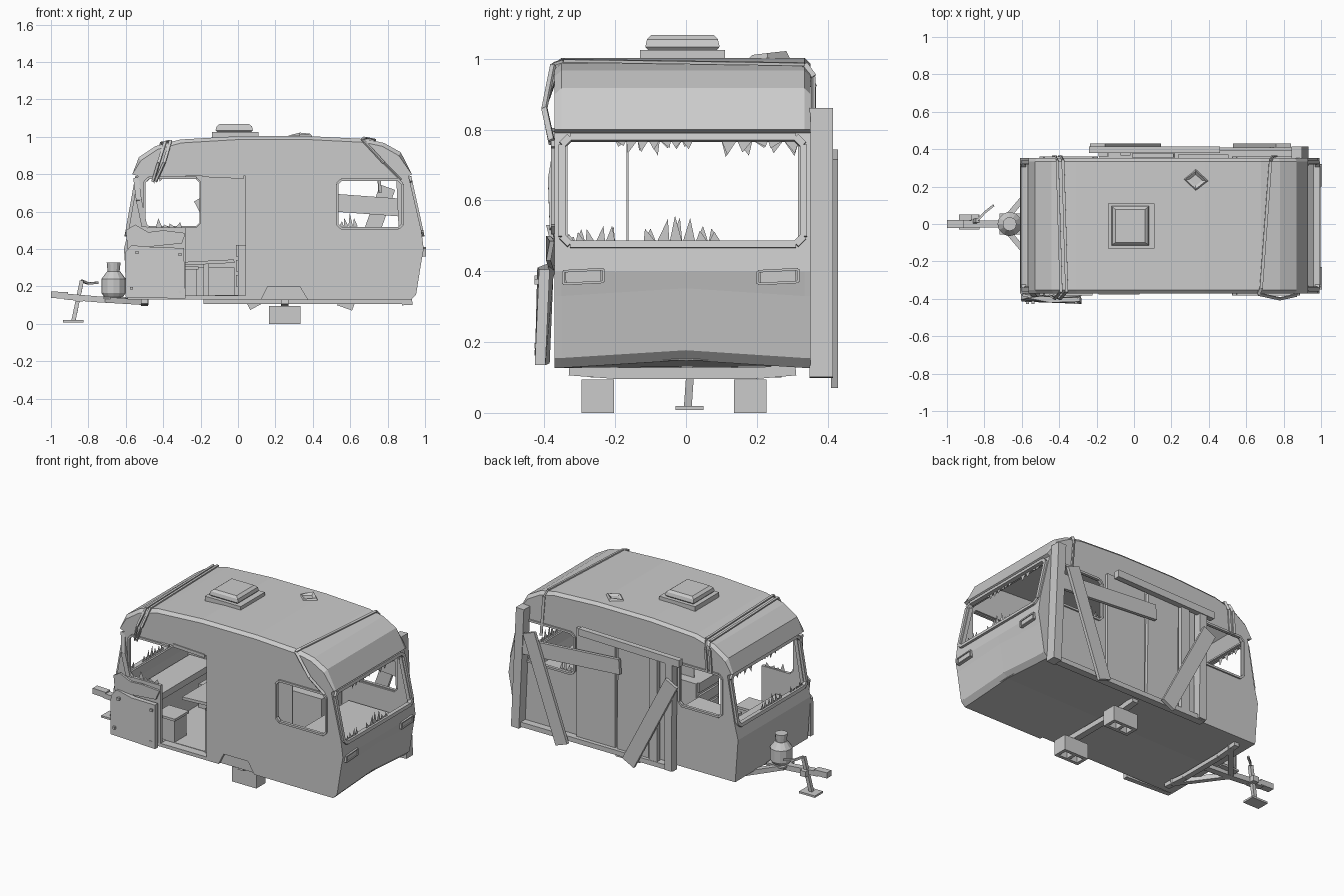
import bpy, bmesh, random
from mathutils import Vector, Matrix

random.seed(4)
if "Cube" in bpy.data.objects:
    bpy.data.objects.remove(bpy.data.objects["Cube"])

grey = bpy.data.materials.new("weathered_grey")
grey.use_nodes = True
COLOUR = (0.6, 0.6, 0.6, 1)
grey.diffuse_color = COLOUR
grey.node_tree.nodes["Principled BSDF"].inputs["Base Color"].default_value = COLOUR


def finish(name, bm):
    bmesh.ops.recalc_face_normals(bm, faces=bm.faces)
    me = bpy.data.meshes.new(name)
    bm.to_mesh(me)
    bm.free()
    me.materials.append(grey)
    ob = bpy.data.objects.new(name, me)
    bpy.context.scene.collection.objects.link(ob)
    return ob


def add_bar(bm, p, q, w, t, n):
    """Beam from p to q, t thick along n and w wide across it."""
    p, q = Vector(p), Vector(q)
    d = q - p
    side = d.cross(Vector(n)).normalized()
    up = side.cross(d).normalized()
    rot = Matrix((d.normalized(), side, up)).transposed().to_4x4()
    m = Matrix.Translation((p + q) / 2) @ rot @ Matrix.Diagonal((d.length, w, t, 1))
    bmesh.ops.create_cube(bm, size=1, matrix=m)


def bars(name, pts, w, t, n=(0, 0, 1), closed=False):
    bm = bmesh.new()
    ends = pts[1:] + (pts[:1] if closed else [])
    for p, q in zip(pts, ends):
        add_bar(bm, p, q, w, t, n)
    return finish(name, bm)


def add_box(bm, x, y, z):
    c = [(a + b) / 2 for a, b in (x, y, z)]
    s = [b - a for a, b in (x, y, z)]
    bmesh.ops.create_cube(bm, size=1, matrix=Matrix.Translation(c) @ Matrix.Diagonal((*s, 1)))


def box(name, x, y, z):
    bm = bmesh.new()
    add_box(bm, x, y, z)
    return finish(name, bm)


def loft(name, rings):
    bm = bmesh.new()
    loops = [[bm.verts.new(p) for p in r] for r in rings]
    n = len(loops[0])
    for a, b in zip(loops, loops[1:]):
        for i in range(n):
            bm.faces.new((a[i], a[(i + 1) % n], b[(i + 1) % n], b[i]))
    bm.faces.new(loops[0])
    bm.faces.new(loops[-1])
    return finish(name, bm)


def slab(name, outline, y0, y1):
    return loft(name, [[(x, y, z) for x, z in outline] for y in (y0, y1)])


def cut(ob, cutters):
    for c in cutters:
        mod = ob.modifiers.new("cut", 'BOOLEAN')
        mod.object, mod.solver = c, 'EXACT'
    bpy.context.view_layer.update()
    ev = ob.evaluated_get(bpy.context.evaluated_depsgraph_get())
    me = bpy.data.meshes.new_from_object(ev)
    ob.modifiers.clear()
    ob.data = me
    for c in cutters:
        bpy.data.objects.remove(c)


def octagon(x0, x1, z0, z1, c=0.022):
    return [(x0 + c, z0), (x1 - c, z0), (x1, z0 + c), (x1, z1 - c),
            (x1 - c, z1), (x0 + c, z1), (x0, z1 - c), (x0, z0 + c)]


# Shell: side profile lofted across the width, soft roof edges, dented rear skirt
profile = [(-.59, .13), (-.61, .4), (-.585, .5), (-.535, .79), (-.565, .8), (-.53, .89),
           (-.44, .95), (-.31, .985), (0, 1.003), (.38, 1.003), (.68, .988), (.78, .967),
           (.87, .917), (.93, .8), (.912, .79), (.98, .5), (.993, .4), (.98, .33),
           (.952, .155), (.925, .127)]


def section(y, soft=False, dent=0):
    ring = []
    for x, z in profile:
        if soft and z > .8:
            x, z = .18 + (x - .18) * .985, z - .018
        ring.append((x, y, z + (dent if x > .9 and z < .35 else 0)))
    return ring


body = loft("caravan_body", [section(-.372, True), section(-.352), section(0, dent=.022),
                             section(.335), section(.352, True)])
inside = [(.18 + (x - .18) * .97, .56 + (z - .56) * .95) for x, z in profile[:-2]] + [(.9, .155)]
left_win, right_win = octagon(-.5, -.2, .515, .78), octagon(.53, .88, .51, .77)
cutters = [slab("cavity", inside, -.352, .333)]
for y in (-.36, .345):
    cutters += [slab("window_cut", o, y - .05, y + .05) for o in (left_win, right_win)]
cutters += [box("door_cut", (-.28, .04), (-.4, -.32), (.15, .79)),
            box("front_cut", (-.8, -.45), (-.335, .317), (.48, .77)),
            box("rear_cut", (.82, 1.2), (-.335, .317), (.48, .77)),
            slab("arch_cut", [(.11, .1), (.16, .2), (.33, .2), (.39, .1)], -.4, -.353)]
cut(body, cutters)
box("wheel_well", (.1, .4), (-.354, -.25), (.14, .21))

# Window frames on the sides; the one beside the door has lost a side
for side, y in (("right", -.372), ("left", .352)):
    for end, o in (("front", left_win), ("rear", right_win)):
        pts = [(x, y, z) for x, z in o]
        broken = side == "right" and end == "front"
        if broken:
            pts = pts[4:] + pts[:1]
        bars(f"{side}_{end}_window_frame", pts, .013, .018, (0, 1, 0), closed=not broken)


# End windows, following the sloping ends, with broken glass
def shards(name, p, q, count, size, down):
    bm = bmesh.new()
    p, q = Vector(p), Vector(q)
    for i in range(count):
        a, b = p.lerp(q, i / count), p.lerp(q, (i + 1) / count)
        tip = p.lerp(q, (i + random.uniform(.1, .9)) / count)
        tip.z += (-1 if down else 1) * size * random.uniform(.3, 1)
        bm.faces.new([bm.verts.new(v) for v in (a, b, tip)])
    return finish(name, bm)


for end, xb, xt, n in (("front", -.592, -.54, -1), ("rear", .982, .918, 1)):
    pts = [(xb + (xt - xb) * (z - .48) / .29, y, z) for y, z in octagon(-.35, .332, .475, .778)]
    bars(f"{end}_window_frame", pts, .02, .025, (n, 0, .2), closed=True)
    gx, gt = xb - n * .006, xt - n * .006
    shards(f"{end}_glass_top", (gt, -.2, .77), (gt, .02, .77), 7, .05, True)
    shards(f"{end}_glass_corner", (gt, .1, .77), (gt, .32, .77), 5, .05, True)
    shards(f"{end}_glass_low", (gx, -.34, .48), (gx, -.2, .48), 5, .05, False)
    shards(f"{end}_glass_middle", (gx, -.12, .48), (gx, .1, .48), 6, .08, False)
shards("side_glass_low", (-.44, -.36, .515), (-.3, -.36, .515), 4, .05, False)
shards("side_glass_top", (-.49, -.36, .78), (-.4, -.36, .78), 4, .05, True)
shards("rear_side_glass", (.54, .345, .52), (.64, .345, .52), 4, .07, False)

# Rear lamps: a rim around a plate
for i, y in enumerate((-.29, .26)):
    bars(f"rear_lamp_{i}", [(.991, y - .05, .383), (.991, y + .05, .387)], .03, .014, (1, 0, 0))
    rim = [(.992, y + a * .057, .385 + b * .018 + a * .003) for a, b in ((-1, -1), (1, -1), (1, 1), (-1, 1))]
    bars(f"rear_lamp_rim_{i}", rim, .007, .024, (1, 0, 0), closed=True)

# Buckled side panel, its rivets and the torn strip above it
loft("buckled_panel", [
    [(-.6, y, .14), (-.605, y + .01, .38), (-.57, y + .02, .42), (-.45, y - .005, .41),
     (-.29, y, .405), (-.28, y - .012, .135)] for y in (-.415, -.385)])
for i, (x, z) in enumerate([(-.57, .19), (-.54, .38), (-.31, .37), (-.31, .17)]):
    bars(f"rivet_{i}", [(x, -.41, z), (x, -.428, z)], .016, .016)
loft("torn_strip", [
    [(-.59, y, .4), (-.6, y, .5), (-.55, y - .01, .53), (-.48, y, .49), (-.4, y - .01, .5),
     (-.28, y, .485), (-.3, y - .01, .43)] for y in (-.385, -.372)])
bars("bent_pillar", [(-.545, -.36, .78), (-.53, -.38, .66), (-.5, -.375, .52)], .03, .02, (0, 1, 0))
bars("door_header", [(-.19, -.372, .795), (.03, -.372, .785)], .02, .012, (0, 1, 0))

# Roof vent, and the crater torn in the roof
box("vent_base", (-.14, .11), (-.13, .11), (.985, 1.025))
loft("vent_lid", [[(-.02 + sx * rx, -.01 + sy * ry, z) for sx, sy in ((-1, -1), (1, -1), (1, 1), (-1, 1))]
                  for rx, ry, z in ((.09, .095, 1.023), (.1, .105, 1.034), (.095, .1, 1.055), (.078, .088, 1.068))])
loft("torn_roof_hole", [[(.33 + s * x, .235 + s * y, z + h * k) for x, y, h in
                         ((-.07, .005, 0), (0, -.06, .2), (.07, -.005, .6), (0, .06, 1))]
                        for s, z, k in ((1, .998, 0), (.8, 1.008, .014), (.5, 1.004, 0))])

# Straps thrown over the roof
for i, dx in enumerate((0, .03)):
    bars(f"front_strap_{i}", [(-.455 + dx / 2, -.38, .76), (-.425 + dx, -.4, .86), (-.39 + dx, -.36, .972 + dx / 4),
                              (-.41 + dx, .34, .968 + dx / 4), (-.42 + dx, .362, .92), (-.43 + dx, .362, .78)],
         .015, .008, (0, -.6, 1))
bars("rear_strap", [(.87, -.38, .77), (.78, -.4, .86), (.665, -.375, .985), (.68, -.345, .995),
                    (.73, .335, .985), (.74, .36, .95), (.76, .36, .7)], .016, .008, (.1, -.5, 1))


# Boards nailed over the left wall
def plank(name, a, b, width, y, thick=.02):
    return bars(name, [(a[0], y, a[1]), (b[0], y, b[1])], width, thick, (0, 1, 0))


plank("plywood_sheet_a", (.37, .12), (.37, .82), .27, .362)
plank("plywood_sheet_b", (.11, .12), (.1, .8), .22, .366)
plank("top_rail", (-.24, .805), (.46, .82), .045, .397, .035)
plank("bottom_rail", (-.185, .12), (.93, .12), .03, .375, .045)
plank("post_front", (-.16, .11), (-.165, .8), .05, .385, .05)
plank("post_middle", (-.045, .11), (-.045, .8), .055, .38, .03)
plank("post_rear", (.905, .1), (.87, .86), .055, .382, .065)
plank("window_plank", (.18, .672), (.86, .622), .095, .4)
plank("leaning_plank_rear", (.57, .085), (.8, .73), .085, .42)
plank("leaning_plank_front", (.105, .095), (-.195, .675), .09, .42)

# Tow frame, drawbar and coupling
for name, s in (("right", -1), ("left", 1)):
    bars(f"{name}_tow_arm", [(-.49, s * .26, .115), (-.7, s * .01, .128)], .03, .03)
bars("tow_cross_beam", [(-.5, -.31, .12), (-.5, -.15, .108), (-.5, .15, .108), (-.5, .3, .12)], .035, .025)
bars("bottle_tray", [(-.6, 0, .138), (-.72, 0, .138)], .11, .012)
bars("drawbar", [(-.5, 0, .118), (-.74, 0, .13), (-.93, 0, .146)], .04, .032)
bars("coupling", [(-.91, 0, .152), (-1.0, 0, .155)], .045, .035)

# Jockey stand with crank
bars("stand_leg", [(-.88, .005, .015), (-.835, .02, .23)], .022, .022, (1, 0, 0))
box("stand_foot", (-.935, -.825), (-.03, .05), (.008, .02))
bars("stand_crank", [(-.835, .02, .23), (-.8, .06, .215), (-.75, .1, .22)], .012, .012)
box("stand_clamp", (-.87, -.83), (-.02, .05), (.12, .155))

# Gas bottle
bm = bmesh.new()
for r1, r2, z0, z1 in ((.05, .065, .143, .165), (.065, .065, .165, .24), (.065, .035, .24, .28),
                       (.032, .037, .28, .327)):
    bmesh.ops.create_cone(bm, cap_ends=True, segments=12, radius1=r1, radius2=r2, depth=z1 - z0,
                          matrix=Matrix.Translation((-.665, 0, (z0 + z1) / 2)))
finish("gas_bottle", bm)

# Sagging axle resting on hollow blocks
bars("axle", [(.25, -.33, .122), (.25, -.2, .112), (.25, .2, .112), (.25, .31, .122)], .04, .032)
for i, y in enumerate((-.295, .135)):
    bm = bmesh.new()
    for dy in (0, .072):
        add_box(bm, (.165, .335), (y + dy, y + dy + .02), (0, .095))
    for x in (.165, .24, .315):
        add_box(bm, (x, x + .02), (y + .01, y + .082), (0, .095))
    add_box(bm, (.17, .33), (y + .01, y + .08), (.085, .094))
    finish(f"support_block_{i}", bm)

# Interior furniture
box("front_bench", (-.56, -.4), (-.34, .325), (.15, .33))
box("front_cushion", (-.565, -.39), (-.34, .325), (.33, .37))
box("side_bench", (-.38, -.02), (.15, .325), (.15, .3))
bars("table_top", [(-.32, .02, .32), (-.02, .02, .335)], .24, .018)
bars("table_leg", [(-.17, .02, .15), (-.17, .02, .32)], .03, .03, (1, 0, 0))
box("stool", (-.34, -.22), (-.32, -.2), (.15, .3))
box("stool_lid", (-.35, -.21), (-.33, -.19), (.29, .305))
box("cabinet", (.0, .2), (-.33, -.1), (.15, .42))
for i, z in enumerate((.2, .28, .36)):
    box(f"cabinet_drawer_{i}", (-.012, .002), (-.31, -.12), (z, z + .06))
box("kitchen_counter", (.08, .5), (.12, .325), (.15, .45))
box("rear_bed", (.55, .93), (-.335, .318), (.15, .38))
box("partition", (.06, .5), (-.168, -.163), (.15, .78))
